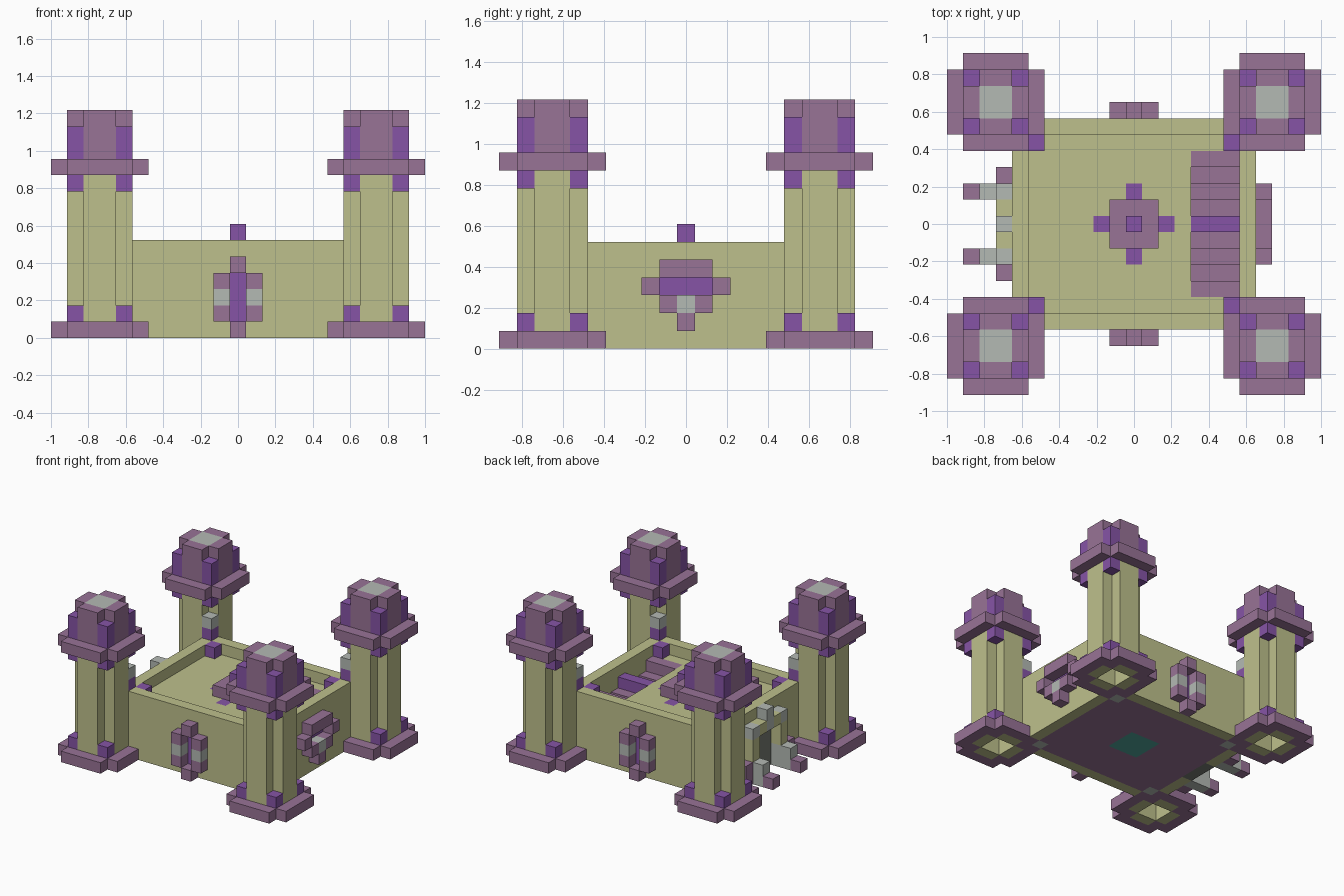
import bpy
import bmesh
from mathutils import Vector

if "Cube" in bpy.data.objects:
    bpy.data.objects.remove(bpy.data.objects["Cube"], do_unlink=True)

UNIT = 2 / 23  # edge of one building block


def linear(c):
    c /= 255
    return c / 12.92 if c <= 0.04045 else ((c + 0.055) / 1.055) ** 2.4


def material(name, *rgb):
    mat = bpy.data.materials.new(name)
    mat.use_nodes = True
    color = tuple(linear(c) for c in rgb) + (1.0,)
    mat.diffuse_color = color
    node = next(n for n in mat.node_tree.nodes if n.type == 'BSDF_PRINCIPLED')
    node.inputs["Base Color"].default_value = color
    node.inputs["Roughness"].default_value = 0.9
    return mat


sand = material("sandstone", 190, 192, 140)
mauve = material("mauve", 152, 115, 150)
purple = material("purple", 134, 84, 166)
gray = material("pale gray", 180, 186, 180)
dark = material("door gray", 118, 122, 114)
teal = material("teal", 80, 165, 155)

blocks = {}  # block position -> (part, material)


def span(v):
    return range(v[0], v[1] + 1) if isinstance(v, tuple) else (v,)


def fill(part, mat, xs, ys, zs, rule=lambda x, y: True):
    """Fill an inclusive range of blocks; a material of None carves them out."""
    for x in span(xs):
        for y in span(ys):
            for z in span(zs):
                if rule(x, y):
                    if mat is None:
                        blocks.pop((x, y, z), None)
                    else:
                        blocks[x, y, z] = (part, mat)


def both(part, mat, xs, y, zs):
    for side in (-1, 1):
        fill(part, mat, xs, side * y, zs)


# Tower cross-section rules, measured from the nearest tower axis
def offset(x, y):
    return abs(abs(x) - 8.5), abs(abs(y) - 7.5)


def disc(x, y):
    return min(offset(x, y)) < 2


def shaft(x, y):
    u, v = offset(x, y)
    return u + v == 2


def corner(x, y):
    return offset(x, y) == (1.5, 1.5)


def core(x, y):
    return offset(x, y) == (0.5, 0.5)


# Outer walls, ground floor and upper floor
fill("walls", sand, (-7, 7), (-6, 6), (0, 5),
     lambda x, y: abs(x) == 7 or abs(y) == 6)
fill("ground_floor", mauve, (-6, 6), (-5, 5), 0)
fill("floor_inlay", teal, (-1, 1), (-1, 1), 0)
fill("upper_floor", sand, (-6, 6), (-5, 5), 4)

# Stairwell and its stepped rows
fill("upper_floor", None, (4, 6), (-4, 4), 4)
for row, height in enumerate((4, 3, 2, 3, 4)):
    both("steps", mauve if row else purple, (4, 6), row, (1, height))

# Stepped centrepiece on the upper floor
fill("centrepiece", purple, (-2, 2), 0, 4)
fill("centrepiece", purple, 0, (-2, 2), 4)
fill("centrepiece", mauve, (-1, 1), (-1, 1), 5)
fill("centrepiece", purple, 0, 0, (5, 6))

# Front and back windows
for sill in (0, 4):
    both("windows", mauve, 0, 7, sill)
both("windows", purple, 0, 6, (1, 3))
for x in (-1, 1):
    both("windows", mauve, x, 7, (1, 3))
    both("windows", gray, x, 7, 2)

# Side window
fill("side_window", mauve, 8, (-1, 1), 4)
both("side_window", mauve, 8, 2, 3)
fill("side_window", purple, 7, (-1, 1), 3)
fill("side_window", mauve, 8, (-1, 1), 2)
fill("side_window", gray, 8, 0, 2)
fill("side_window", mauve, 8, 0, 1)

# Gateway: dark door, arch, and stepped side posts
fill("door", dark, -7, (-1, 1), (0, 3))
both("gateway", sand, -8, 1, 4)
fill("gateway", gray, -8, 0, (4, 5))
both("gateway", gray, -8, 2, (0, 4))
both("gateway", sand, -8, 2, (2, 3))
both("gateway", gray, -9, 2, (0, 1))
both("gateway", mauve, -10, 2, 0)
both("gateway", mauve, -8, 3, (0, 1))

# Four corner towers
for sx, side in ((-1, "right"), (1, "left")):
    for sy, end in ((-1, "front"), (1, "back")):
        part = f"{end}_{side}_tower"
        xs = (6, 11) if sx > 0 else (-11, -6)
        ys = (5, 10) if sy > 0 else (-10, -5)
        for z in (0, 10):
            fill(part, mauve, xs, ys, z, disc)
        fill(part, sand, xs, ys, (0, 10), shaft)
        fill(part, mauve, xs, ys, (11, 13), shaft)
        for z in (1, 9, 11, 12):
            fill(part, purple, xs, ys, z, corner)
        fill(part, None, xs, ys, (0, 12), core)
        fill(part, gray, xs, ys, 13, core)
        # Lamp on the inner corner and the bracket beside it
        fill(part + "_lamp", purple, sx * 7, sy * 6, 6)
        fill(part + "_lamp", gray, sx * 7, sy * 6, 7)
        fill(part + "_bracket", gray, sx * 6, sy * 5, 0)
        fill(part + "_bracket", purple, sx * 6, sy * 5, 5)


# Turn every part into a mesh of its exposed faces
def build(part):
    bm = bmesh.new()
    mats = []
    verts = {}
    for cell, (owner, mat) in blocks.items():
        if owner != part:
            continue
        if mat not in mats:
            mats.append(mat)
        for axis in range(3):
            for sign in (-1, 1):
                n = Vector((0, 0, 0))
                n[axis] = sign
                beside = tuple(int(c + d) for c, d in zip(cell, n))
                if beside in blocks:
                    continue
                a = Vector((0, 0, 0))
                a[(axis + 1) % 3] = 1
                b = n.cross(a)
                quad = []
                for p, q in ((-1, -1), (1, -1), (1, 1), (-1, 1)):
                    co = Vector(cell) + (n + a * p + b * q) / 2
                    key = tuple(co)
                    if key not in verts:
                        verts[key] = bm.verts.new((co + Vector((0, 0, 0.5))) * UNIT)
                    quad.append(verts[key])
                bm.faces.new(quad).material_index = mats.index(mat)
    mesh = bpy.data.meshes.new(part)
    bm.to_mesh(mesh)
    bm.free()
    for mat in mats:
        mesh.materials.append(mat)
    bpy.context.collection.objects.link(bpy.data.objects.new(part, mesh))


for name in dict.fromkeys(owner for owner, _ in blocks.values()):
    build(name)
